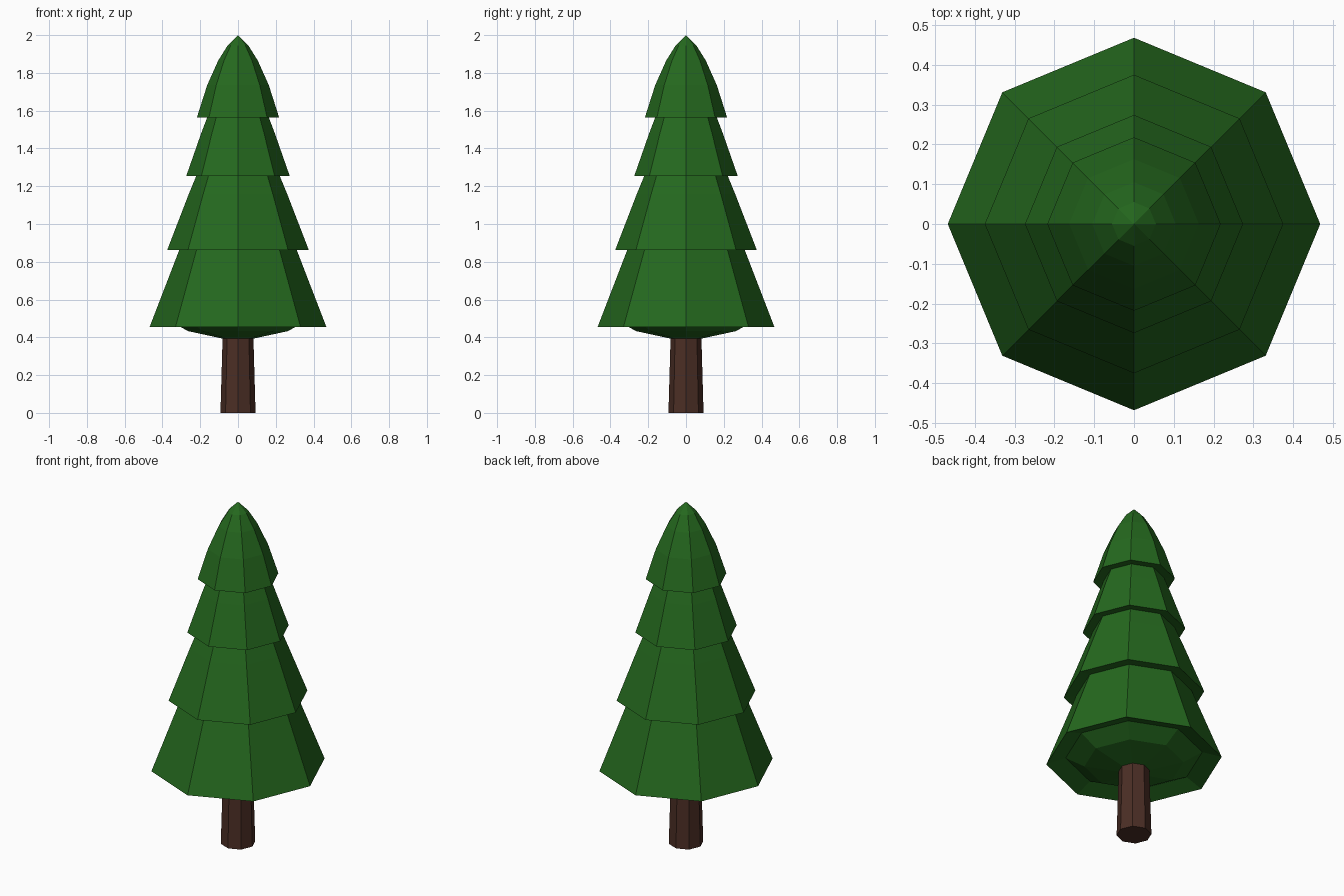
import bpy, bmesh
from math import cos, sin, pi

if "Cube" in bpy.data.objects:
    bpy.data.objects.remove(bpy.data.objects["Cube"])

SIDES = 8

def material(name, color):
    m = bpy.data.materials.new(name)
    m.diffuse_color = (*color, 1)
    m.use_nodes = True
    m.node_tree.nodes["Principled BSDF"].inputs["Base Color"].default_value = m.diffuse_color
    return m

def lathe(name, profile, mat):
    """Revolve (radius, z) points, listed bottom to top, into a closed faceted solid."""
    bm = bmesh.new()
    rings = []
    for r, z in profile:
        if r == 0:
            rings.append([bm.verts.new((0, 0, z))] * SIDES)
        else:
            rings.append([bm.verts.new((r * cos(2 * pi * i / SIDES),
                                        r * sin(2 * pi * i / SIDES), z))
                          for i in range(SIDES)])
    for a, b in zip(rings, rings[1:]):
        for i in range(SIDES):
            j = (i + 1) % SIDES
            bm.faces.new(list(dict.fromkeys((a[i], a[j], b[j], b[i]))))
    for ring in (rings[0], rings[-1]):
        if len(set(ring)) > 1:
            bm.faces.new(ring)
    bmesh.ops.recalc_face_normals(bm, faces=bm.faces)
    mesh = bpy.data.meshes.new(name)
    bm.to_mesh(mesh)
    bm.free()
    mesh.materials.append(mat)
    obj = bpy.data.objects.new(name, mesh)
    bpy.context.collection.objects.link(obj)
    return obj

green = material("needles", (0.018, 0.14, 0.013))
brown = material("bark", (0.07, 0.027, 0.018))

# Trunk, tapering slightly and ending inside the foliage
lathe("trunk", [(0.093, 0), (0.081, 0.42)], brown)

# Foliage: bulging underside, three stepped skirts, rounded tip
lathe("foliage", [
    (0.08, 0.393), (0.265, 0.433), (0.365, 0.49),
    (0.468, 0.455), (0.308, 0.87),
    (0.375, 0.862), (0.26, 1.16), (0.218, 1.262),
    (0.274, 1.254), (0.195, 1.48), (0.16, 1.572),
    (0.218, 1.563), (0.163, 1.735), (0.105, 1.865), (0.055, 1.945), (0, 2.0),
], green)
